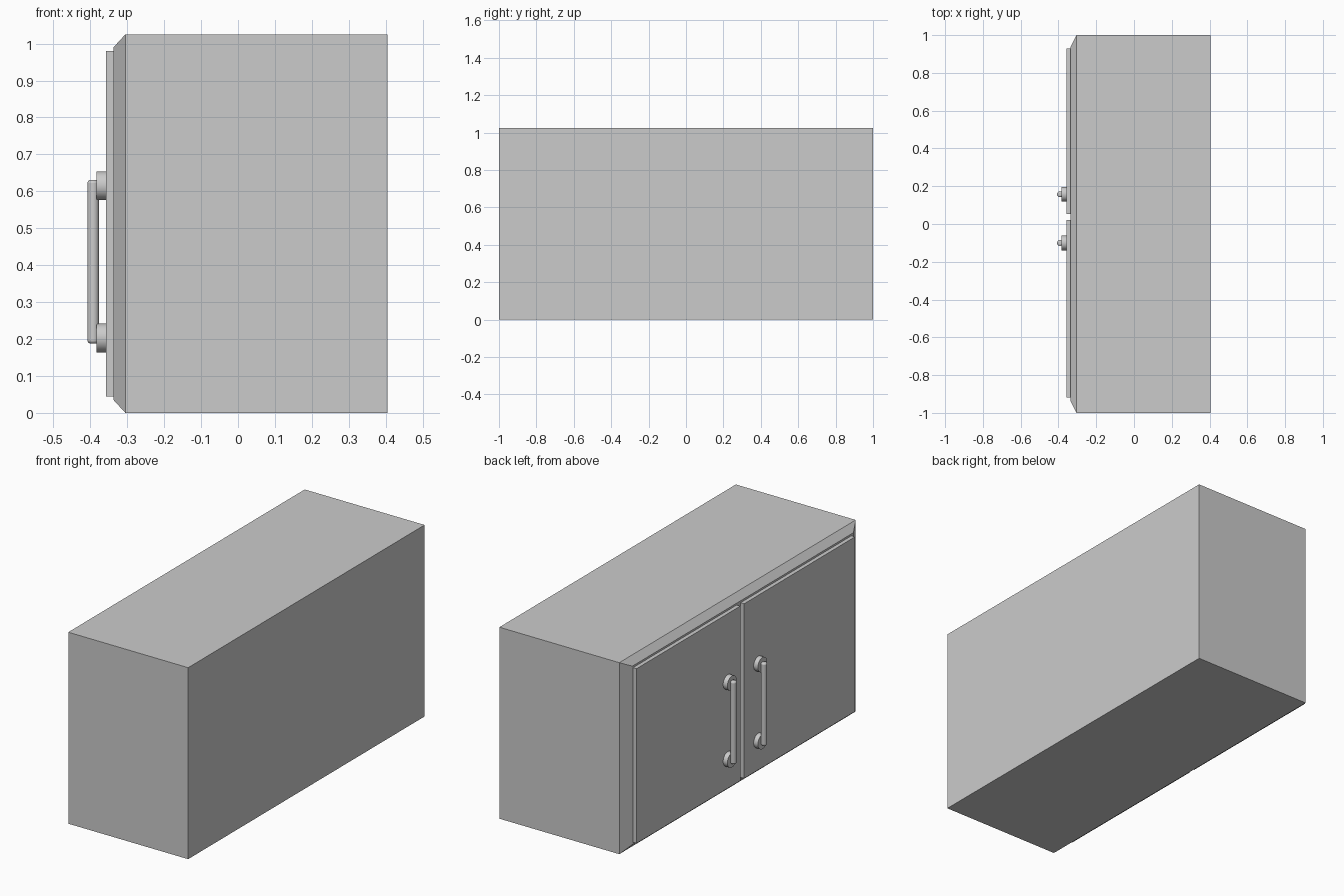
import bpy, bmesh, math

if "Cube" in bpy.data.objects:
    bpy.data.objects.remove(bpy.data.objects["Cube"])


def box(name, lo, hi):
    bpy.ops.mesh.primitive_cube_add(size=1, location=[(a + b) / 2 for a, b in zip(lo, hi)])
    ob = bpy.context.object
    ob.name = name
    ob.scale = [b - a for a, b in zip(lo, hi)]
    bpy.ops.object.transform_apply(location=False, rotation=False, scale=True)
    return ob


def cylinder(name, radius, depth, loc, rot=(0, 0, 0)):
    bpy.ops.mesh.primitive_cylinder_add(vertices=32, radius=radius, depth=depth,
                                        location=loc, rotation=rot)
    ob = bpy.context.object
    ob.name = name
    bpy.ops.object.shade_smooth_by_angle(angle=math.radians(35))
    return ob


# Cabinet body with a tapered lip on the door side
body = box("cabinet_body", (-0.305, -1, 0), (0.405, 1, 1.025))
bm = bmesh.new()
bm.from_mesh(body.data)
bm.faces.ensure_lookup_table()
bm.normal_update()
door_side = min(bm.faces, key=lambda f: f.normal.x)
lip = bmesh.ops.extrude_face_region(bm, geom=[door_side])["geom"]
bmesh.ops.delete(bm, geom=[door_side], context='FACES')
for v in [g for g in lip if isinstance(g, bmesh.types.BMVert)]:
    v.co.x -= 0.032
    v.co.y *= 0.935
    v.co.z *= 0.932
bmesh.ops.recalc_face_normals(bm, faces=bm.faces[:])
bm.to_mesh(body.data)
bm.free()

# Two doors, each with a bar handle on two round mounts
for side, y0, y1, hy in (("left", 0.052, 0.93, 0.158), ("right", -0.918, 0.02, -0.1)):
    box(side + "_door", (-0.358, y0, 0.045), (-0.336, y1, 0.98))
    for part, z in (("lower", 0.203), ("upper", 0.615)):
        cylinder(f"{side}_{part}_handle_mount", 0.039, 0.027, (-0.3695, hy, z),
                 (0, math.pi / 2, 0))
    bar = cylinder(side + "_handle_bar", 0.0155, 0.443, (-0.392, hy, 0.4095))
    bevel = bar.modifiers.new("rounded_ends", 'BEVEL')
    bevel.width = 0.008
    bevel.segments = 3
    bevel.limit_method = 'ANGLE'
    bevel.angle_limit = math.radians(40)
